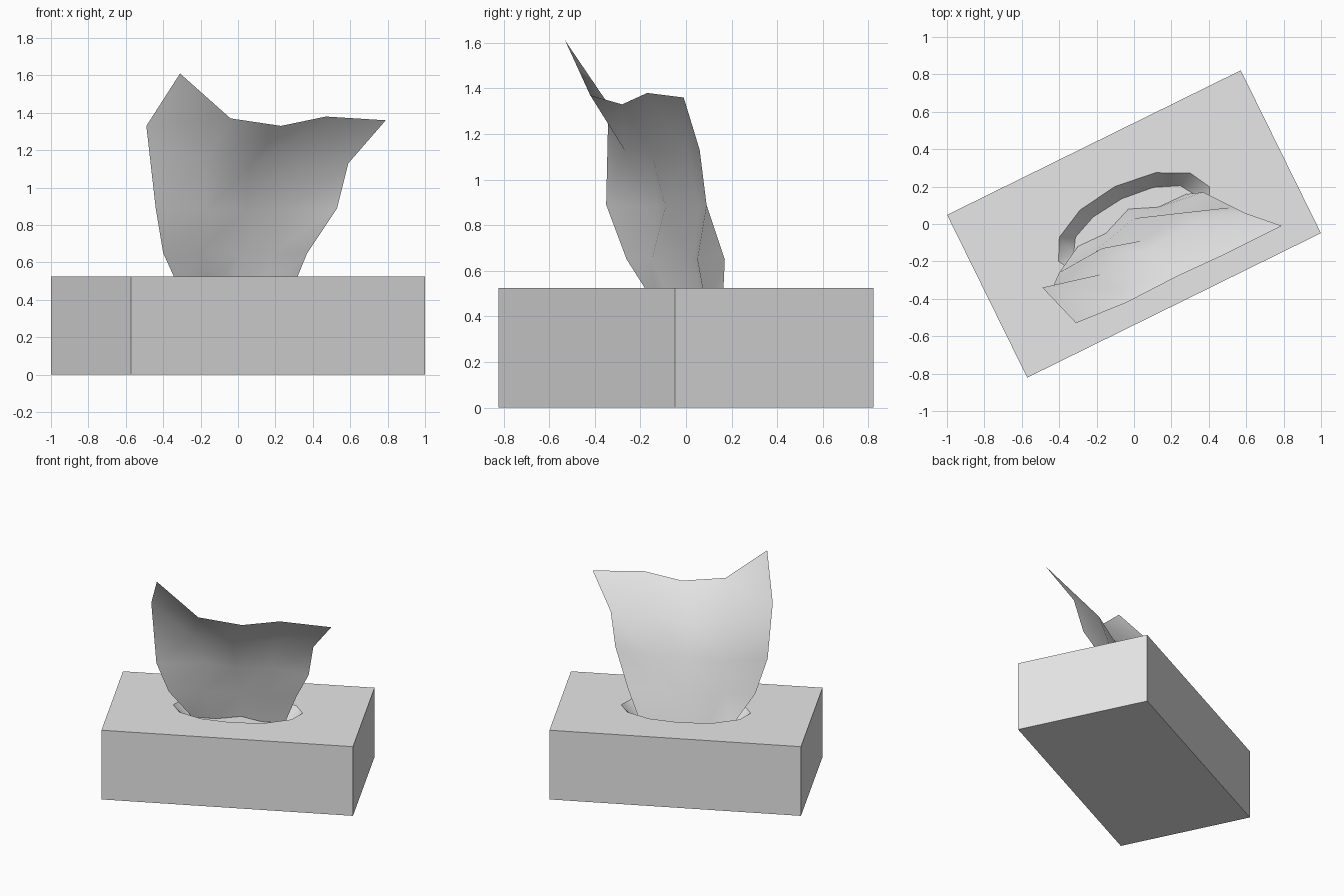
import bpy, bmesh
from math import radians, cos, sin, tau
from mathutils import Matrix

cube = bpy.data.objects.get("Cube")
if cube:
    bpy.data.objects.remove(cube)

LENGTH, WIDTH, HEIGHT = 1.75, 0.97, 0.525
TURN = Matrix.Rotation(radians(26.2), 4, 'Z')
RIM_SIDES = 12
RECESS = 0.1


def flat_colour(name, value):
    mat = bpy.data.materials.new(name)
    mat.use_nodes = True
    colour = (value, value, value, 1)
    mat.diffuse_color = colour
    mat.node_tree.nodes["Principled BSDF"].inputs["Base Color"].default_value = colour
    return mat


def make_object(name, bm, mat):
    mesh = bpy.data.meshes.new(name)
    bm.to_mesh(mesh)
    bm.free()
    mesh.materials.append(mat)
    obj = bpy.data.objects.new(name, mesh)
    bpy.context.collection.objects.link(obj)
    return obj


def loop_edges(bm, verts):
    return [bm.edges.new((v, verts[(i + 1) % len(verts)])) for i, v in enumerate(verts)]


def oval(bm, a, b, z):
    return [bm.verts.new((a * cos(tau * i / RIM_SIDES), b * sin(tau * i / RIM_SIDES), z))
            for i in range(RIM_SIDES)]


grey = flat_colour("plain grey", 0.8)

# Carton: box with an oval, inward-sloping opening in its top
bm = bmesh.new()
bmesh.ops.create_cube(bm, size=1)
bmesh.ops.scale(bm, vec=(LENGTH, WIDTH, HEIGHT), verts=bm.verts)
bmesh.ops.translate(bm, vec=(0, 0, HEIGHT / 2), verts=bm.verts)
top = max(bm.faces, key=lambda f: f.calc_center_median().z)
top_edges = list(top.edges)
bmesh.ops.delete(bm, geom=[top], context='FACES_ONLY')
rim = oval(bm, 0.45, 0.225, HEIGHT)
floor = oval(bm, 0.36, 0.15, HEIGHT - RECESS)
rim_edges, floor_edges = loop_edges(bm, rim), loop_edges(bm, floor)
bmesh.ops.triangle_fill(bm, use_beauty=True, edges=top_edges + rim_edges)
wall = bmesh.ops.bridge_loops(bm, edges=rim_edges + floor_edges)["faces"]
bm.faces.new(floor)
bmesh.ops.recalc_face_normals(bm, faces=bm.faces)
for f in wall:
    f.smooth = True
for e in rim_edges + floor_edges:
    e.smooth = False
bm.transform(TURN)
make_object("carton", bm, grey)

# Tissue: a loose sheet rising from the opening, rows from bottom to top
rows = [
    [(-.30, -.12, .43), (-.15, -.05, .43), (-.03, .08, .43), (.13, .09, .43), (.28, .16, .43)],
    [(-.40, -.26, .65), (-.21, -.15, .65), (0, .03, .65), (.18, .05, .65), (.37, .17, .65)],
    [(-.44, -.35, .89), (-.17, -.13, .88), (.04, -.09, .88), (.26, .06, .88), (.53, .09, .89)],
    [(-.49, -.34, 1.33), (-.18, -.27, 1.13), (.06, -.15, 1.11), (.32, .01, 1.12), (.59, .06, 1.13)],
    [(-.31, -.53, 1.61), (-.04, -.42, 1.37), (.23, -.28, 1.33), (.47, -.17, 1.38), (.79, -.01, 1.36)],
]
bm = bmesh.new()
grid = [[bm.verts.new(p) for p in row] for row in rows]
for low, high in zip(grid, grid[1:]):
    for i in range(len(low) - 1):
        bm.faces.new((low[i], low[i + 1], high[i + 1], high[i])).smooth = True
make_object("tissue", bm, grey)
